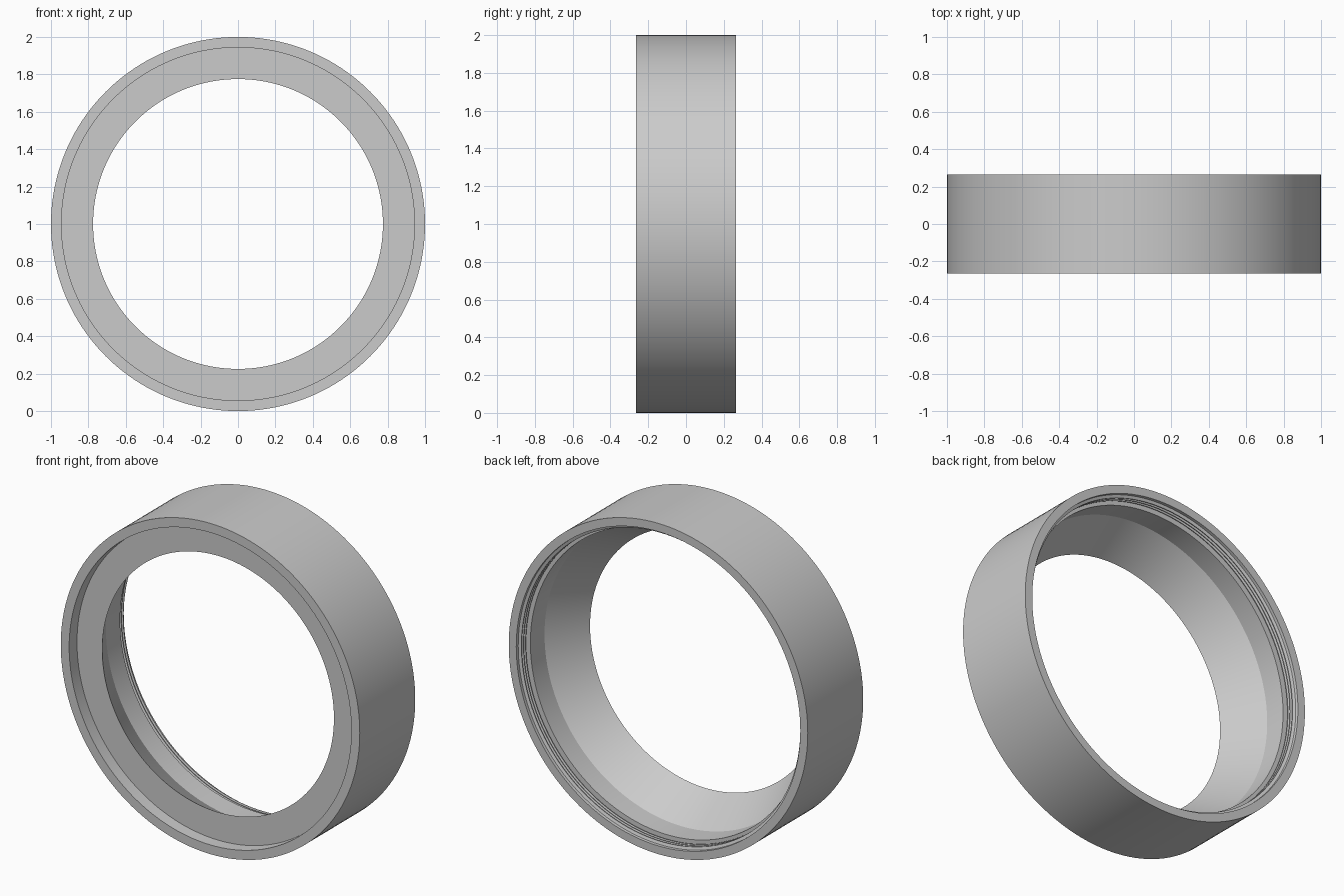
import bpy
import bmesh
import math
from mathutils import Matrix, Vector

cube = bpy.data.objects.get("Cube")
if cube:
    bpy.data.objects.remove(cube, do_unlink=True)

SEGMENTS = 160
HALF_WIDTH = 0.265

grey = bpy.data.materials.new("light grey")
grey.use_nodes = True
colour = (0.6, 0.6, 0.6, 1)
grey.diffuse_color = colour
grey.node_tree.nodes["Principled BSDF"].inputs["Base Color"].default_value = colour

# Outer wall, front recess, flange and flared bore as (radius, y)
profile = [
    (0.95, HALF_WIDTH), (1.0, HALF_WIDTH),
    (1.0, -HALF_WIDTH), (0.944, -HALF_WIDTH),
    (0.944, -0.19), (0.775, -0.19),
    (0.915, 0.045), (0.915, 0.18), (0.95, 0.18),
]

# Thread ridges inside the back opening
PITCH = 0.02
for i in range(3):
    y = 0.19 + i * PITCH
    profile += [(0.95, y), (0.933, y + 0.3 * PITCH),
                (0.933, y + 0.5 * PITCH), (0.95, y + 0.8 * PITCH)]


def revolve(name, points):
    """Spin a closed cross-section around the y axis."""
    bm = bmesh.new()
    verts = [bm.verts.new((r, y, 0)) for r, y in points]
    edges = [bm.edges.new((v, verts[(i + 1) % len(verts)]))
             for i, v in enumerate(verts)]
    bmesh.ops.spin(bm, geom=verts + edges, cent=(0, 0, 0), axis=(0, 1, 0),
                   angle=math.tau, steps=SEGMENTS, use_merge=True)
    bmesh.ops.remove_doubles(bm, verts=bm.verts, dist=0.0001)
    bmesh.ops.recalc_face_normals(bm, faces=bm.faces)
    bmesh.ops.transform(bm, matrix=Matrix.Translation(Vector((0, 0, 1))), verts=bm.verts)
    mesh = bpy.data.meshes.new(name)
    bm.to_mesh(mesh)
    bm.free()
    obj = bpy.data.objects.new(name, mesh)
    bpy.context.collection.objects.link(obj)
    return obj


ring = revolve("threaded_ring", profile)
ring.data.materials.append(grey)
bpy.ops.object.select_all(action="DESELECT")
ring.select_set(True)
bpy.context.view_layer.objects.active = ring
bpy.ops.object.shade_smooth_by_angle(angle=math.radians(25))
